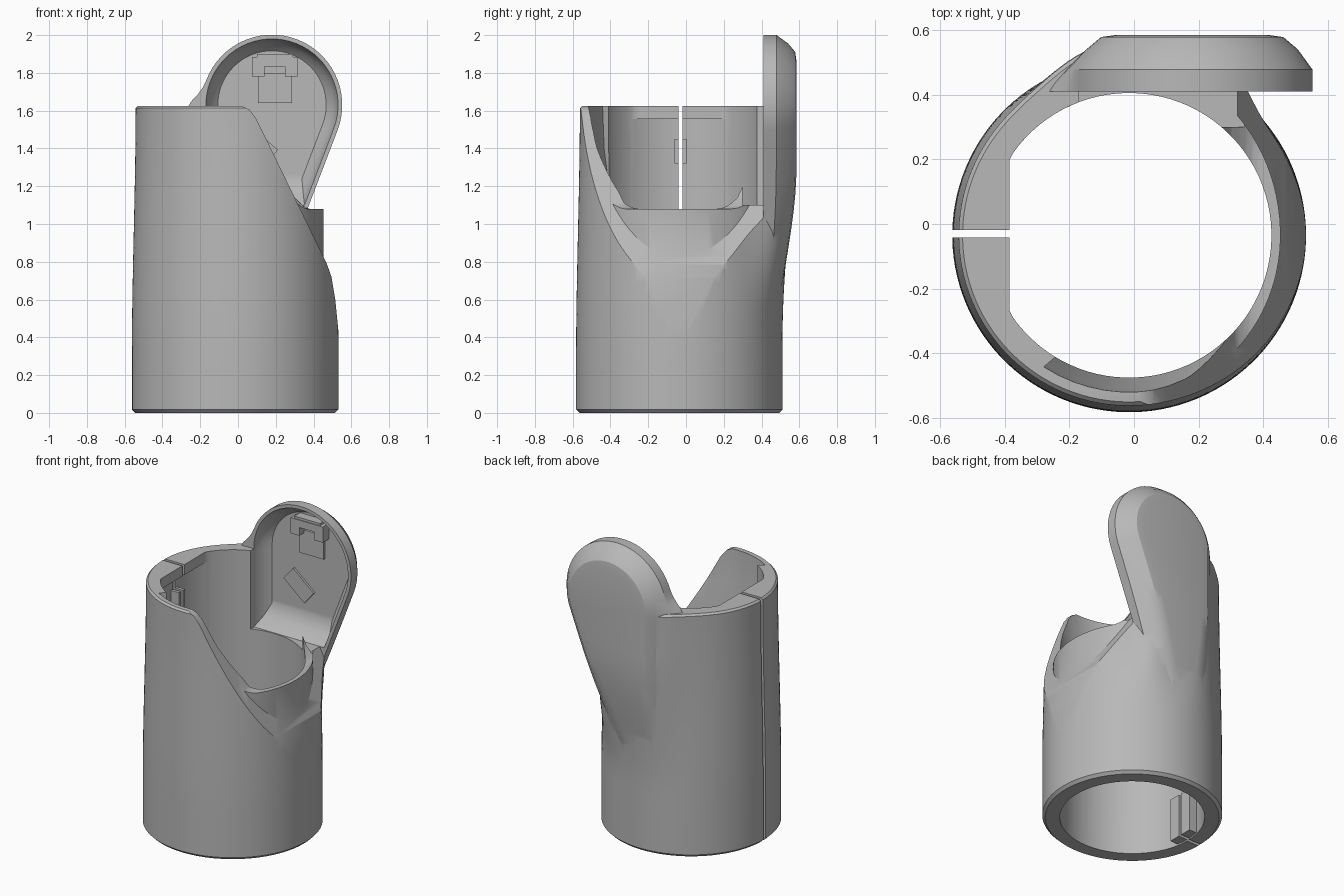
import bpy, bmesh
from math import sin, cos, radians, exp, tan
from mathutils import Matrix

if "Cube" in bpy.data.objects:
    bpy.data.objects.remove(bpy.data.objects["Cube"], do_unlink=True)

CX, CY, TOP = -0.015, -0.035, 1.625

grey = bpy.data.materials.new("matte_grey")
grey.use_nodes = True
grey.diffuse_color = (0.48, 0.48, 0.48, 1)
grey.node_tree.nodes["Principled BSDF"].inputs["Base Color"].default_value = grey.diffuse_color


def finish(name, bm):
    bmesh.ops.recalc_face_normals(bm, faces=bm.faces)
    mesh = bpy.data.meshes.new(name)
    bm.to_mesh(mesh)
    bm.free()
    mesh.materials.append(grey)
    obj = bpy.data.objects.new(name, mesh)
    bpy.context.collection.objects.link(obj)
    return obj


def loft(name, rings, strip_caps=False):
    """Bridge closed rings; caps are polygons or strips of quads."""
    bm = bmesh.new()
    loops = [[bm.verts.new(p) for p in ring] for ring in rings]
    n = len(loops[0])
    for a, b in zip(loops, loops[1:]):
        for i in range(n):
            j = (i + 1) % n
            bm.faces.new((a[i], a[j], b[j], b[i]))
    for end in (loops[0], loops[-1]):
        if strip_caps:
            for i in range(n // 2 - 1):
                bm.faces.new((end[i], end[i + 1], end[n - 2 - i], end[n - 1 - i]))
        else:
            bm.faces.new(end)
    return finish(name, bm)


def box(name, x, y, z, tilt=0):
    bm = bmesh.new()
    size = [b - a for a, b in (x, y, z)]
    mid = [(a + b) / 2 for a, b in (x, y, z)]
    m = Matrix.Translation(mid) @ Matrix.Rotation(radians(tilt), 4, 'Y') @ Matrix.Diagonal((*size, 1))
    bmesh.ops.create_cube(bm, size=1, matrix=m)
    return finish(name, bm)


def combine(obj, other, operation):
    mod = obj.modifiers.new(operation, 'BOOLEAN')
    mod.operation, mod.solver, mod.object = operation, 'EXACT', other
    bpy.context.view_layer.objects.active = obj
    bpy.ops.object.modifier_apply(modifier=mod.name)
    bpy.data.objects.remove(other, do_unlink=True)


def ease(a, b, v):
    t = min(1, max(0, (v - a) / (b - a)))
    return t * t * (3 - 2 * t)


def circle(r, z, n=96, left=-9):
    angles = [radians(360 * (i + 0.5) / n) for i in range(n)]
    return [(max(left, CX + r * cos(a)), CY + r * sin(a), z) for a in angles]


# Sleeve: tapered tube swelling at the back and under the paddle tail
def sleeve_ring(z, inset=0):
    ring = []
    for i in range(120):
        deg = 3 * i + 1.5
        r = 0.547 - 0.02 * ease(0.3, TOP, z) - inset
        r += 0.065 * ease(0.4, 1.4, z) * exp(-((deg - 96) / 20) ** 2)
        r += 0.075 * ease(0.45, 1.05, z) * (1 - ease(1.1, 1.3, z)) * exp(-((deg - 62) / 15) ** 2)
        ring.append((CX + r * cos(radians(deg)), CY + r * sin(radians(deg)), z))
    return ring


levels = [0.2 + 0.07 * k for k in range(20)]
sleeve = loft("holder_sleeve", [sleeve_ring(0, 0.018), sleeve_ring(0.018)]
              + [sleeve_ring(z) for z in levels]
              + [sleeve_ring(TOP - 0.012), sleeve_ring(TOP, 0.012)])

# Sloping scoop on the left side
slope = [(0.02, 1.8), (0.02, TOP), (0.06, 1.605), (0.095, 1.56), (0.13, 1.49),
         (0.47, 0.79), (0.495, 0.72), (0.515, 0.6), (0.54, 0.35), (0.9, 0.35), (0.9, 1.8)]
combine(sleeve, loft("scoop", [[(x, y, z) for x, z in slope] for y in (-0.9, 0.412)]), 'DIFFERENCE')


# Thin inner lip left standing in the scoop, rising towards its ends
def lip_ring(z, rise):
    ring = []
    for x, y, _ in circle(1, 0):
        dy = (y - CY) * (0.5 if y < CY else 0.53)
        ring.append((CX + (x - CX) * 0.468, CY + dy, z + rise * max(0, abs(dy) - 0.28) ** 2))
    return ring


combine(sleeve, loft("lip", [lip_ring(0.75, 0), lip_ring(1.08, 5)], True), 'UNION')


# Paddle: round head narrowing into a tail that sinks into the sleeve
def paddle_ring(inset, bottom, depth, fillet=0):
    r, px, pz, lean = 0.372 - inset, 0.18, 1.63, 20.9
    rows = []
    for k in range(19):
        a = radians(86 - k * (86 + lean) / 18)
        x, z = px + r * cos(a), pz + r * sin(a)
        rows.append((x, 2 * px - x if a > 0 else px - r, z))
    x0, z0 = rows[-1][0], rows[-1][2]
    for k in range(1, 13):
        z = z0 + (bottom - z0) * k / 12
        rows.append((x0 - (z0 - z) * tan(radians(lean)), px - r, z))
    right = [(x, depth(z), z) for x, _, z in rows]
    left = [(x - fillet * max(0, 1 - abs(z - 1.62) / 0.14) ** 2, depth(z), z) for _, x, z in rows]
    return right + left[::-1]


def back(y):
    return lambda z: 0.41 + (y - 0.41) * (0.42 + 0.58 * ease(0.35, 1.3, z))


paddle = loft("paddle", [
    paddle_ring(0, 0.4, lambda z: 0.41 if z > 0.93 else 0.3, 0.09),
    paddle_ring(0, 0.4, back(0.478), 0.02),
    paddle_ring(0.045, 0.4, back(0.54)),
    paddle_ring(0.09, 0.4, back(0.578)),
    paddle_ring(0.14, 0.4, back(0.585))], True)
combine(sleeve, paddle, 'UNION')

# Round bore, closed to a straight-edged shelf at the top right
combine(sleeve, loft("bore", [circle(0.44, z) for z in (-0.1, 1.555)]), 'DIFFERENCE')
combine(sleeve, loft("mouth", [circle(0.4401, z, left=-0.385) for z in (1.5, 1.8)]), 'DIFFERENCE')


# Flared thin wall at the front
def flare(r, z):
    arc = [radians(a) for a in range(237, 352, 6)]
    return [(0, -0.2, z)] + [(CX + r * cos(a), CY + r * sin(a), z) for a in arc]


combine(sleeve, loft("flare", [flare(0.43, 1.1), flare(0.475, 1.4), flare(0.488, 1.7)]), 'DIFFERENCE')

# Dished recess in the paddle
combine(sleeve, loft("recess", [
    paddle_ring(0.022, 1.1, lambda z: 0.3),
    paddle_ring(0.022, 1.1, lambda z: 0.412),
    paddle_ring(0.05, 1.16, lambda z: 0.48),
    paddle_ring(0.085, 1.24, lambda z: 0.515)], True), 'DIFFERENCE')

# Latch boss and foot rib beside the split line, then the split itself
combine(sleeve, box("latch_boss", (-0.5, -0.395), (-0.062, 0.002), (1.32, 1.45)), 'UNION')
combine(sleeve, box("foot_rib", (-0.5, -0.39), (-0.12, 0.06), (0.01, 0.3)), 'UNION')
combine(sleeve, box("split", (-0.8, -0.3), (-0.041, -0.019), (-0.1, 1.8)), 'DIFFERENCE')

# Clip and pads on the recess floor
parts = [sleeve,
         box("clip_bar", (0.075, 0.315), (0.45, 0.52), (1.835, 1.885)),
         box("clip_top", (0.1, 0.29), (0.455, 0.52), (1.88, 1.9)),
         box("clip_plate", (0.105, 0.285), (0.5, 0.52), (1.64, 1.8)),
         box("floor_pad", (0.0, 0.2), (0.5, 0.52), (1.36, 1.47), 40)]
for x in (0.075, 0.25):
    parts.append(box("clip_leg", (x, x + 0.065), (0.45, 0.52), (1.78, 1.84)))

# Smooth shading with crisp edges
bpy.ops.object.select_all(action='DESELECT')
for obj in parts:
    obj.select_set(True)
bpy.context.view_layer.objects.active = sleeve
bpy.ops.object.shade_smooth_by_angle(angle=radians(30))
